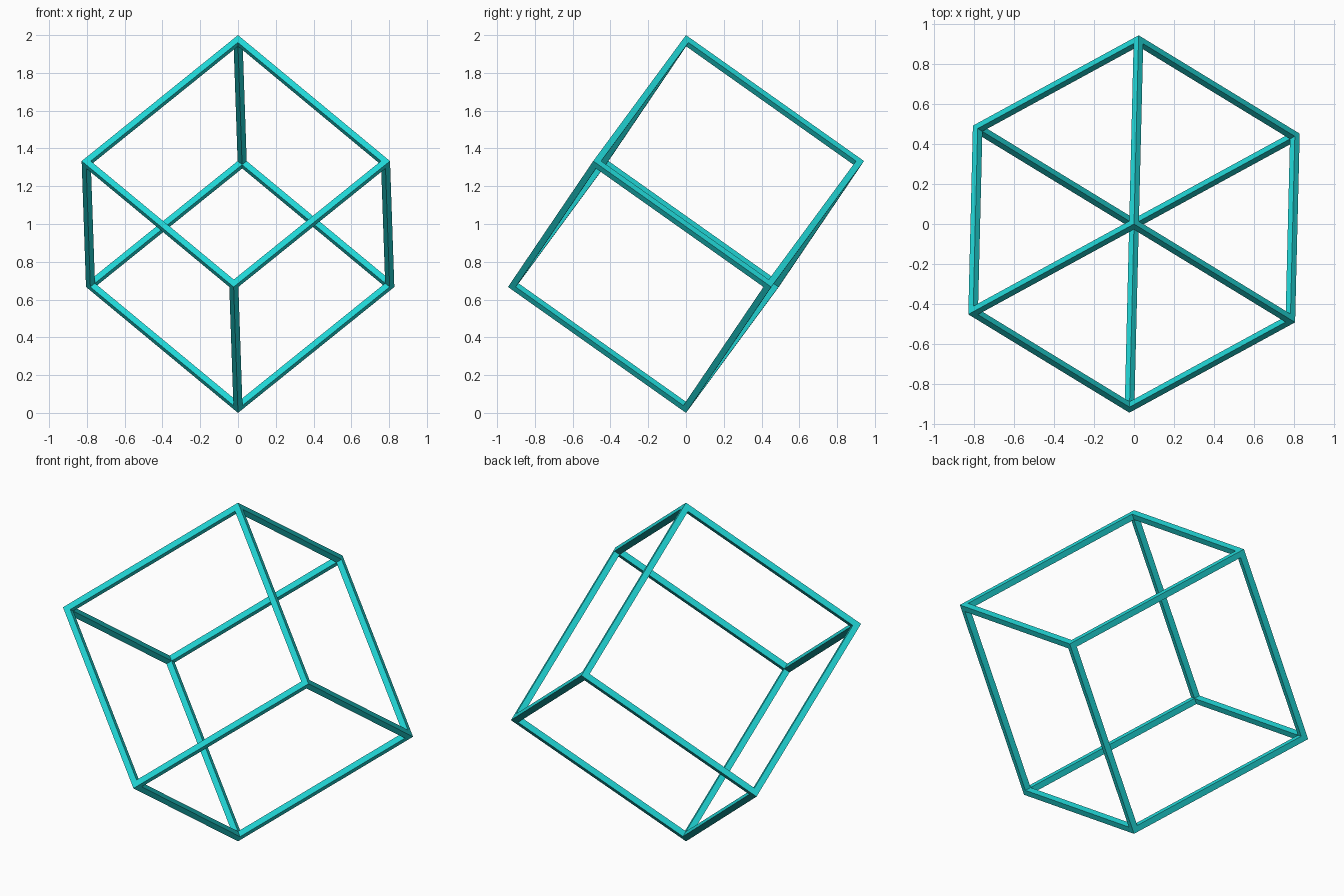
import bpy
import bmesh
from math import radians, sqrt
from mathutils import Matrix, Vector

SIDE = 2 / sqrt(3)      # edge length whose body diagonal is 2
BAR = 0.034             # thickness of the square bars
TWIST = radians(-1.4)   # slight turn about the vertical

default = bpy.data.objects.get("Cube")
if default:
    bpy.data.objects.remove(default)

# Colour
teal = bpy.data.materials.new("turquoise")
teal.use_nodes = True
colour = (0.015, 0.68, 0.68, 1)
teal.diffuse_color = colour
teal.node_tree.nodes["Principled BSDF"].inputs["Base Color"].default_value = colour

# Open cube frame: inset every side, then push the opening in by one bar
bm = bmesh.new()
bmesh.ops.create_cube(bm, size=SIDE)
openings = list(bm.faces)
bmesh.ops.inset_individual(bm, faces=openings, thickness=BAR, use_even_offset=True)
for face in bmesh.ops.extrude_discrete_faces(bm, faces=openings)["faces"]:
    bmesh.ops.translate(bm, verts=face.verts, vec=-face.normal * BAR)
    bm.faces.remove(face)
bmesh.ops.remove_doubles(bm, verts=bm.verts, dist=0.0005)
bmesh.ops.recalc_face_normals(bm, faces=bm.faces)

# Balance the frame on one corner, with an upper corner towards the back
stand = Vector((1, 1, 1)).rotation_difference(Vector((0, 0, 1))).to_matrix()
upper = stand @ Vector((1, 1, -1))
# (1, 1, -1) ends up on the upper ring; aim it at +y
aim = Vector((0, 1)).angle_signed(upper.xy)
turn = Matrix.Rotation(aim + TWIST, 3, "Z")
bm.transform(Matrix.Translation((0, 0, 1)) @ (turn @ stand).to_4x4())

mesh = bpy.data.meshes.new("cube_frame")
bm.to_mesh(mesh)
bm.free()
mesh.materials.append(teal)
frame = bpy.data.objects.new("cube_frame", mesh)
bpy.context.collection.objects.link(frame)
